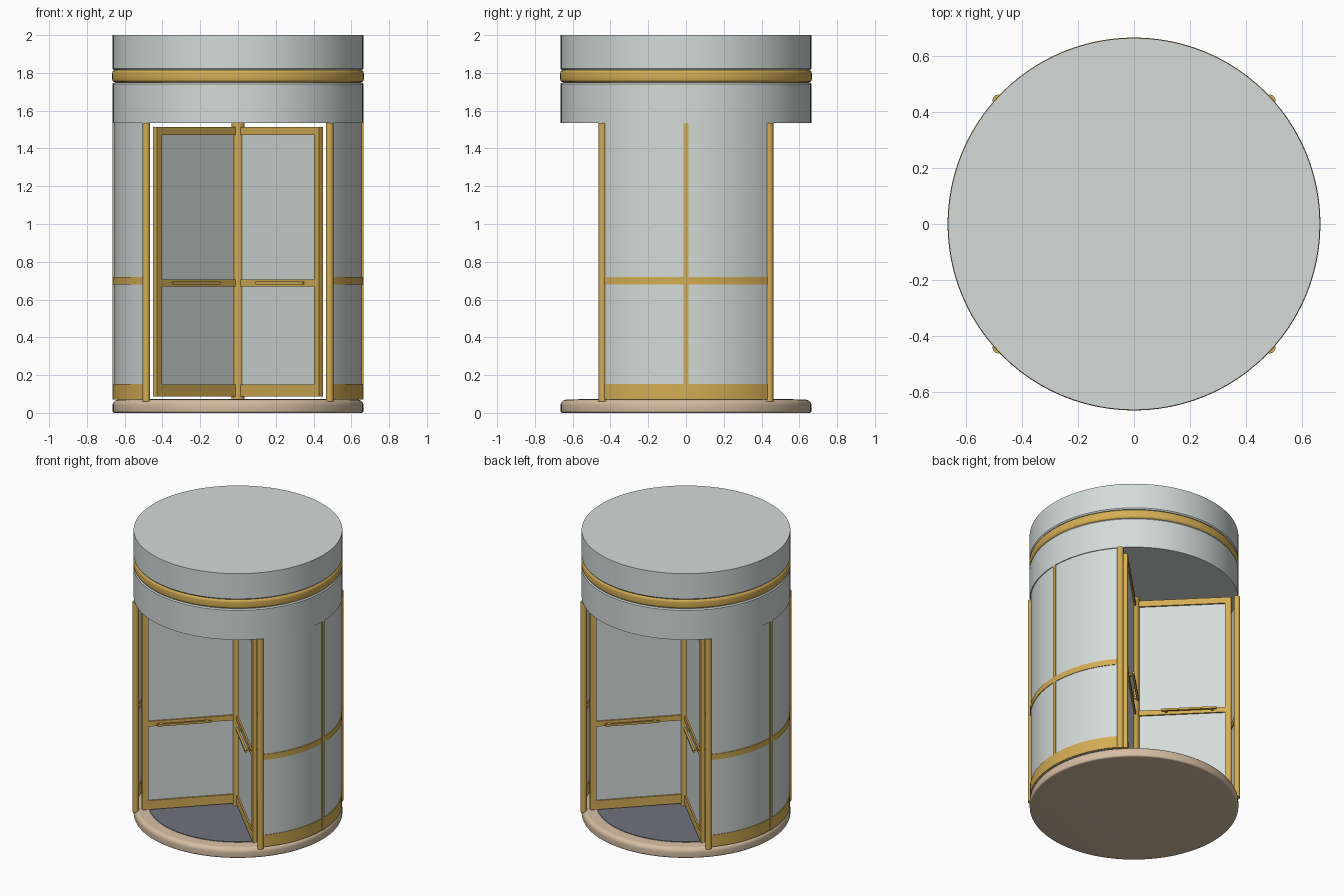
import bpy, bmesh, math
from mathutils import Matrix, Vector

if "Cube" in bpy.data.objects:
    bpy.data.objects.remove(bpy.data.objects["Cube"])


def material(name, rgb):
    m = bpy.data.materials.new(name)
    m.diffuse_color = (*rgb, 1)
    m.use_nodes = True
    m.node_tree.nodes["Principled BSDF"].inputs["Base Color"].default_value = m.diffuse_color
    return m


GREY = material("pale_grey", (0.66, 0.71, 0.69))
GOLD = material("brass", (0.66, 0.42, 0.09))
BEIGE = material("beige_stone", (0.66, 0.51, 0.36))
SLATE = material("slate_mat", (0.16, 0.165, 0.21))


def finish(name, bm, mat):
    bmesh.ops.recalc_face_normals(bm, faces=bm.faces)
    me = bpy.data.meshes.new(name)
    bm.to_mesh(me)
    bm.free()
    ob = bpy.data.objects.new(name, me)
    bpy.context.collection.objects.link(ob)
    me.materials.append(mat)
    bpy.ops.object.select_all(action='DESELECT')
    ob.select_set(True)
    bpy.context.view_layer.objects.active = ob
    bpy.ops.object.shade_smooth_by_angle(angle=math.radians(35))
    return ob


def lathe(name, profile, mat, center=(0, 0), n=96):
    """Solid of revolution from (radius, z) pairs, capped at both ends."""
    bm = bmesh.new()
    rings = []
    for r, z in profile:
        rings.append([bm.verts.new((center[0] + r * math.cos(2 * math.pi * i / n),
                                    center[1] + r * math.sin(2 * math.pi * i / n), z))
                      for i in range(n)])
    for a, b in zip(rings, rings[1:]):
        for i in range(n):
            j = (i + 1) % n
            bm.faces.new((a[i], a[j], b[j], b[i]))
    bm.faces.new(rings[0])
    bm.faces.new(rings[-1])
    return finish(name, bm, mat)


def arc_wall(name, r0, r1, z0, z1, mid, half, mat, n=32):
    """Curved slab: rectangular section swept around the z axis."""
    bm = bmesh.new()
    secs = []
    for i in range(n + 1):
        a = mid - half + 2 * half * i / n
        secs.append([bm.verts.new((r * math.cos(a), r * math.sin(a), z))
                     for r, z in ((r0, z0), (r1, z0), (r1, z1), (r0, z1))])
    for a, b in zip(secs, secs[1:]):
        for k in range(4):
            m = (k + 1) % 4
            bm.faces.new((a[k], a[m], b[m], b[k]))
    bm.faces.new(secs[0])
    bm.faces.new(secs[-1])
    return finish(name, bm, mat)


def boxes(name, parts, mat, angle):
    """Boxes given as (x0, x1, y0, y1, z0, z1), rotated together about z."""
    bm = bmesh.new()
    for x0, x1, y0, y1, z0, z1 in parts:
        mx = (Matrix.Translation(((x0 + x1) / 2, (y0 + y1) / 2, (z0 + z1) / 2))
              @ Matrix.Diagonal((x1 - x0, y1 - y0, z1 - z0, 1)))
        bmesh.ops.create_cube(bm, size=1, matrix=mx)
    bmesh.ops.rotate(bm, verts=bm.verts, cent=Vector(),
                     matrix=Matrix.Rotation(angle, 3, 'Z'))
    return finish(name, bm, mat)


def rounded(r, z0, z1, top, bottom, steps=6):
    """Drum profile with rounded top and bottom edges."""
    pts = []
    for z, b, s in ((z0, bottom, -1), (z1, top, 1)):
        arc = []
        for i in range(steps + 1):
            t = math.pi / 2 * i / steps
            arc.append((r - b + b * math.cos(t), z - s * b + s * b * math.sin(t)))
        pts += arc[::-1] if s < 0 else arc
    return pts


R, FLOOR, CEILING = 0.664, 0.07, 1.535

# Base plinth and floor mat
lathe("base_plinth", rounded(R, 0, FLOOR, 0.03, 0.012), BEIGE)
lathe("floor_mat", [(0.57, FLOOR - 0.01), (0.57, FLOOR + 0.004)], SLATE)

# Canopy drum in two tiers with a brass band
lathe("canopy_lower", [(R, CEILING), (R, 1.742), (R - 0.006, 1.75)], GREY)
lathe("canopy_band", rounded(R + 0.002, 1.75, 1.815, 0.018, 0.018), GOLD)
lathe("canopy_upper", [(R - 0.006, 1.815), (R, 1.823), (R, 2.0)], GREY)

# Curved side walls with brass trims
HALF = math.radians(41.5)
for side, mid in (("right", 0), ("left", math.pi)):
    arc_wall("wall_" + side, 0.645, 0.658, FLOOR, CEILING, mid, HALF, GREY)
    arc_wall("wall_skirt_" + side, 0.641, 0.662, FLOOR, 0.153, mid, HALF, GOLD)
    arc_wall("wall_midrail_" + side, 0.641, 0.662, 0.68, 0.72, mid, HALF, GOLD)
    boxes("wall_mullion_" + side,
          [(0.638, 0.664, -0.0125, 0.0125, FLOOR, CEILING)], GOLD, mid)

# Round posts at the four wall ends
for sx in (-1, 1):
    for sy in (-1, 1):
        lathe("wall_post", [(0.02, FLOOR - 0.01), (0.02, CEILING)], GOLD,
              center=(sx * 0.485, sy * 0.442), n=24)

# Central shaft
lathe("center_shaft", [(0.035, FLOOR), (0.035, CEILING)], GOLD, n=32)

# Four revolving wings: panel, frame and push bars on both faces
IN, OUT, T = 0.03, 0.622, 0.014
for k in range(4):
    ang = math.pi / 4 + k * math.pi / 2
    boxes("wing_panel", [(IN, OUT - 0.02, -0.004, 0.004, 0.1, 1.5)], GREY, ang)
    boxes("wing_frame", [
        (OUT - 0.04, OUT, -T, T, 0.087, 1.513),
        (IN, OUT - 0.04, -T, T, 1.47, 1.513),
        (IN, OUT - 0.04, -T, T, 0.087, 0.15),
        (IN, OUT - 0.04, -T, T, 0.67, 0.706)], GOLD, ang)
    bars = []
    for s in (-1, 1):
        lo, hi = sorted((s * 0.034, s * 0.048))
        bars.append((0.18, 0.53, lo, hi, 0.681, 0.695))
        lo, hi = sorted((s * T, s * 0.036))
        bars += [(x, x + 0.014, lo, hi, 0.682, 0.694) for x in (0.2, 0.496)]
    boxes("wing_push_bars", bars, GOLD, ang)
